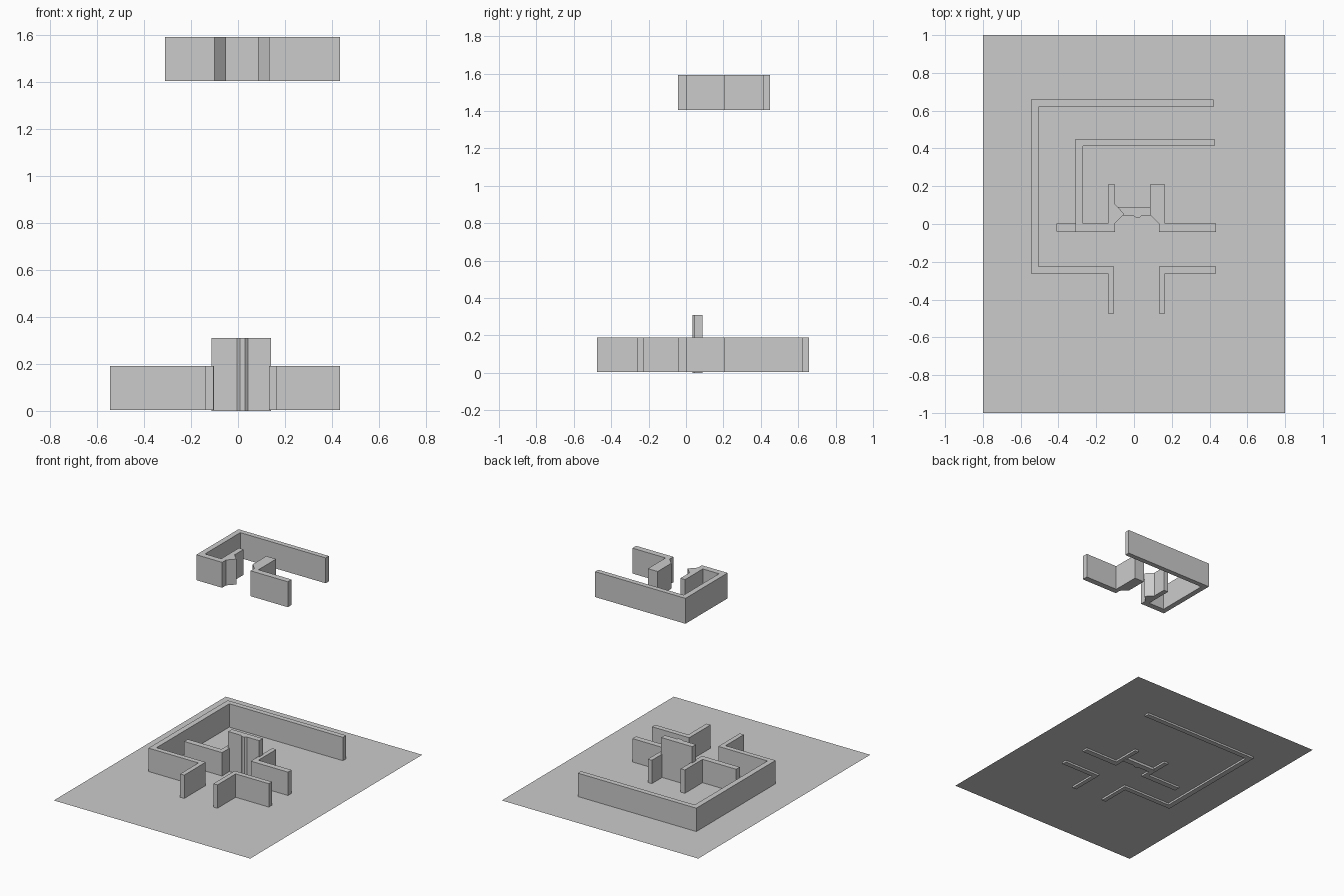
import bpy, bmesh


def prism(name, outline, z0, z1):
    """Extrude a counter-clockwise plan outline from z0 up to z1."""
    bm = bmesh.new()
    base = bm.faces.new([bm.verts.new((x, y, z0)) for x, y in outline])
    if z1 > z0:
        ext = bmesh.ops.extrude_face_region(bm, geom=[base], use_keep_orig=True)
        top = [g for g in ext["geom"] if isinstance(g, bmesh.types.BMVert)]
        bmesh.ops.translate(bm, verts=top, vec=(0, 0, z1 - z0))
        bmesh.ops.recalc_face_normals(bm, faces=bm.faces)
    mesh = bpy.data.meshes.new(name)
    bm.to_mesh(mesh)
    bm.free()
    obj = bpy.data.objects.new(name, mesh)
    bpy.context.collection.objects.link(obj)
    return obj


LOW, HIGH = (0.004, 0.19), (1.405, 1.592)

# Floor sheet
prism("floor", [(-0.8, -1), (0.8, -1), (0.8, 1), (-0.8, 1)], 0.018, 0.018)

# Lower outer wall: wraps round the back and left, ends in an entrance leg
prism("outer_wall", [
    (0.42, 0.658), (-0.545, 0.658), (-0.545, -0.263), (-0.138, -0.263),
    (-0.138, -0.475), (-0.105, -0.475), (-0.105, -0.226), (-0.505, -0.226),
    (-0.505, 0.62), (0.42, 0.62)], *LOW)
prism("entrance_wall_right", [
    (0.132, -0.475), (0.165, -0.475), (0.165, -0.263), (0.435, -0.263),
    (0.435, -0.226), (0.132, -0.226)], *LOW)

# Lower inner L-shaped walls
prism("inner_wall_left", [
    (-0.41, -0.04), (-0.102, -0.04), (-0.102, 0.208), (-0.136, 0.208),
    (-0.136, 0.002), (-0.41, 0.002)], *LOW)
prism("inner_wall_right", [
    (0.132, -0.04), (0.435, -0.04), (0.435, 0.002), (0.165, 0.002),
    (0.165, 0.208), (0.132, 0.208)], *LOW)

# Tall centre panel with a raised rib
prism("centre_panel", [
    (-0.113, 0.046), (-0.005, 0.046), (0.008, 0.035), (0.03, 0.035),
    (0.043, 0.046), (0.14, 0.046), (0.14, 0.089), (-0.113, 0.089)], 0, 0.31)

# Upper walls: hooked wall with a pointed bulge, and the chamfered right wall
prism("upper_wall_left", [
    (0.425, 0.449), (-0.31, 0.449), (-0.31, -0.042), (-0.1, -0.042),
    (-0.1, 0.004), (-0.052, 0.054), (-0.1, 0.104), (-0.1, 0.208),
    (-0.138, 0.208), (-0.138, 0.002), (-0.27, 0.002), (-0.27, 0.412),
    (0.425, 0.412)], *HIGH)
prism("upper_wall_right", [
    (0.132, -0.042), (0.435, -0.042), (0.435, 0.002), (0.165, 0.002),
    (0.165, 0.208), (0.085, 0.208), (0.085, 0.05), (0.132, 0.002)], *HIGH)
